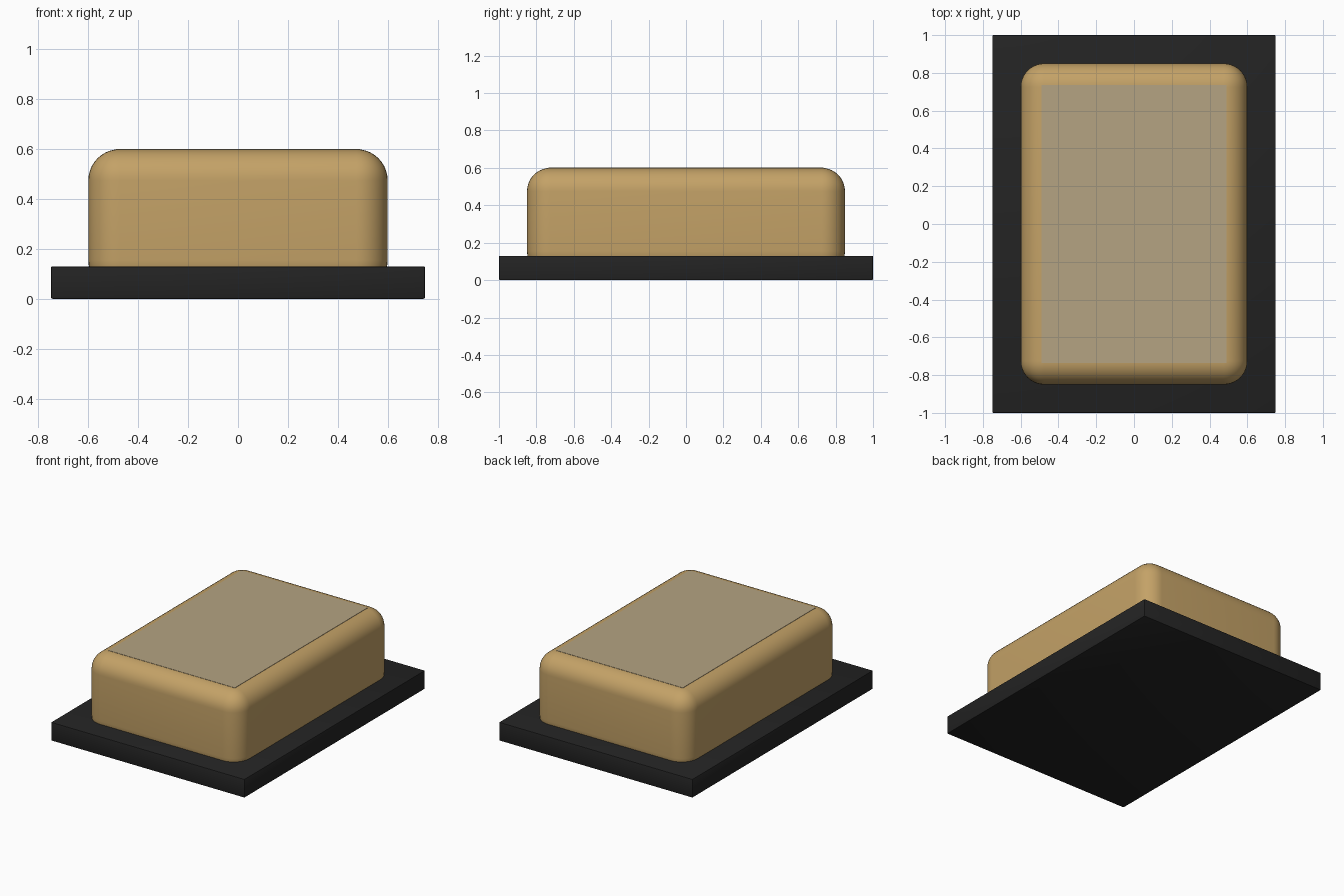
import bpy
import math

if "Cube" in bpy.data.objects:
    bpy.data.objects.remove(bpy.data.objects["Cube"])


def mat(name, rgb):
    m = bpy.data.materials.new(name)
    m.diffuse_color = (*rgb, 1)
    m.use_nodes = True
    m.node_tree.nodes["Principled BSDF"].inputs["Base Color"].default_value = m.diffuse_color
    return m


black = mat("black", (0.017, 0.017, 0.017))
tan = mat("tan", (0.55, 0.36, 0.135))
beige = mat("beige", (0.46, 0.37, 0.225))


def box(name, sx, sy, z0, z1, material, radius=0, segments=1):
    bpy.ops.mesh.primitive_cube_add(size=1, location=(0, 0, (z0 + z1) / 2))
    ob = bpy.context.object
    ob.name = name
    ob.scale = (sx, sy, z1 - z0)
    bpy.ops.object.transform_apply(location=False, rotation=False, scale=True)
    ob.data.materials.append(material)
    if radius:
        b = ob.modifiers.new("bevel", 'BEVEL')
        b.width = radius
        b.segments = segments
        bpy.ops.object.modifier_apply(modifier="bevel")
        bpy.ops.object.shade_smooth_by_angle(angle=math.radians(35))
    return ob


# flat base slab
box("base", 1.5, 2.0, 0.0, 0.13, black, 0.006, 2)
# rounded cushion-like body sunk into the base
box("body", 1.2, 1.7, 0.03, 0.6, tan, 0.125, 10)
# thin panel flush with the top
box("top_panel", 0.98, 1.47, 0.595, 0.601, beige)
